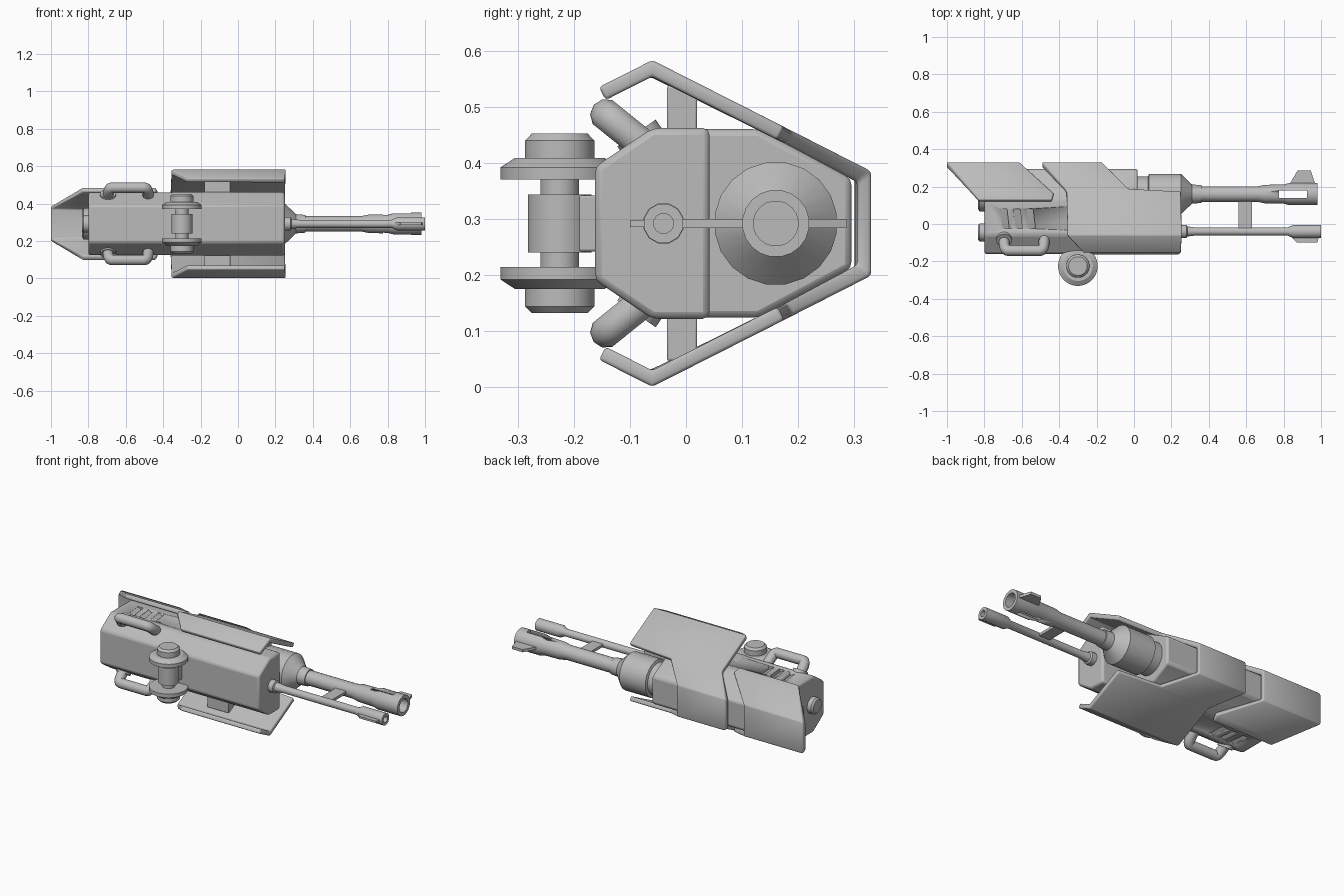
import bpy, bmesh, math
from mathutils import Vector, Matrix

cube = bpy.data.objects.get("Cube")
if cube:
    bpy.data.objects.remove(cube)

C = 0.292  # height of the mirror plane

grey = bpy.data.materials.new("plain_grey")
grey.use_nodes = True
grey.diffuse_color = (0.5, 0.5, 0.5, 1)
grey.node_tree.nodes["Principled BSDF"].inputs["Base Color"].default_value = (0.5, 0.5, 0.5, 1)


def finish(name, bm, bevel=0.0, solid=0.0, recalc=True):
    bmesh.ops.remove_doubles(bm, verts=bm.verts, dist=1e-5)
    if recalc:
        bmesh.ops.recalc_face_normals(bm, faces=bm.faces)
    me = bpy.data.meshes.new(name)
    bm.to_mesh(me)
    bm.free()
    me.materials.append(grey)
    ob = bpy.data.objects.new(name, me)
    bpy.context.collection.objects.link(ob)
    if solid:
        m = ob.modifiers.new("thickness", "SOLIDIFY")
        m.thickness, m.offset, m.use_even_offset = solid, -1, True
    if bevel:
        m = ob.modifiers.new("bevel", "BEVEL")
        m.width, m.segments, m.limit_method = bevel, 2, "ANGLE"
        m.angle_limit = math.radians(25)
    bpy.ops.object.select_all(action="DESELECT")
    ob.select_set(True)
    bpy.context.view_layer.objects.active = ob
    bpy.ops.object.shade_smooth_by_angle(angle=math.radians(32))
    return ob


def prism(name, pts, direction, bevel=0.0):
    """Extrude a closed outline of 3D points."""
    bm = bmesh.new()
    face = bm.faces.new([bm.verts.new(p) for p in pts])
    ext = bmesh.ops.extrude_face_region(bm, geom=[face])["geom"]
    bmesh.ops.translate(bm, vec=direction,
                        verts=[v for v in ext if isinstance(v, bmesh.types.BMVert)])
    return finish(name, bm, bevel)


def box(name, lo, hi, bevel=0.0):
    (x0, y0, z0), (x1, y1, z1) = lo, hi
    return prism(name, [(x0, y0, z0), (x1, y0, z0), (x1, y1, z0), (x0, y1, z0)],
                 (0, 0, z1 - z0), bevel)


def lathe(name, origin, axis, profile, sides=24, bevel=0.0):
    """Turn (distance, radius) pairs around an axis."""
    bm = bmesh.new()
    rot = Vector((0, 0, 1)).rotation_difference(Vector(axis)).to_matrix()
    rings = []
    for t, r in profile:
        rings.append([bm.verts.new(Vector(origin) + rot @ Vector(
            (r * math.cos(a), r * math.sin(a), t)))
            for a in (math.tau * (i + 0.5) / sides for i in range(sides))])
    for a, b in zip(rings, rings[1:]):
        for i in range(sides):
            j = (i + 1) % sides
            bm.faces.new((a[i], a[j], b[j], b[i]))
    bmesh.ops.dissolve_degenerate(bm, dist=1e-5, edges=bm.edges)
    return finish(name, bm, bevel)


def mirrored(half):
    """Section (y, height) mirrored across the middle plane."""
    return half + [(y, -h) for y, h in reversed(half)]


def cut(target, cutter):
    m = target.modifiers.new("cut", "BOOLEAN")
    m.operation, m.object, m.solver = "DIFFERENCE", cutter, "EXACT"
    cutter.hide_render = True
    cutter.hide_set(True)


def armour(name, rows):
    """Folded sheet; rows are (y, height, rear x, front x) of the upper half."""
    rows = rows + [(y, -h, a, b) for y, h, a, b in reversed(rows)]
    bm = bmesh.new()
    pairs = [(bm.verts.new((a, y, C + h)), bm.verts.new((b, y, C + h)))
             for y, h, a, b in rows]
    for p, q in zip(pairs, pairs[1:]):
        bm.faces.new((p[0], p[1], q[1], q[0]))
    return finish(name, bm, bevel=0.006, solid=0.026, recalc=False)


# Main body and its longer front block
full = mirrored([(-0.16, 0.1), (-0.06, 0.168), (0.13, 0.168), (0.295, 0.08)])
body = prism("body", [(-0.8, y, C + h) for y, h in full], (0.82, 0, 0), 0.012)
front = mirrored([(-0.162, 0.101), (-0.06, 0.17), (0.042, 0.17)])
prism("front_block", [(-0.36, y, C + h) for y, h in front], (0.61, 0, 0), 0.012)

# Armour sheets
armour("front_armour", [(-0.155, 0.243, -0.27, 0.25), (-0.06, 0.291, -0.355, 0.255),
                        (0.175, 0.172, -0.36, 0.25), (0.19, 0.164, -0.37, -0.03),
                        (0.33, 0.093, -0.49, -0.17)])
armour("rear_armour", [(0.13, 0.195, -0.83, -0.44), (0.165, 0.177, -0.86, -0.43),
                       (0.33, 0.093, -1.0, -0.61)])

# Main barrel
muzzle = lathe("main_barrel", (0, 0.16, C), (1, 0, 0),
               [(0, 0), (0, 0.095), (0.075, 0.095), (0.08, 0.11), (0.25, 0.11),
                (0.31, 0.052), (0.36, 0.048), (0.36, 0.042), (0.66, 0.042),
                (0.7, 0.05), (0.8, 0.052), (0.83, 0.06), (0.98, 0.06),
                (0.98, 0.04), (0.7, 0.04), (0.7, 0)], sides=20)
cut(muzzle, box("muzzle_slot_cutter", (0.775, 0.14, 0.1), (0.925, 0.178, 0.5)))
prism("front_sight", [(0.83, 0.21, C - 0.008), (0.875, 0.287, C - 0.008),
                      (0.945, 0.287, C - 0.008), (0.97, 0.21, C - 0.008)], (0, 0, 0.016))

# Slim barrel
lathe("slim_barrel", (0, -0.04, C), (1, 0, 0),
      [(0.24, 0), (0.24, 0.037), (0.28, 0.037), (0.285, 0.028), (0.33, 0.022),
       (0.82, 0.022), (0.85, 0.036), (1.0, 0.036), (1.0, 0.018), (0.9, 0.018), (0.9, 0)],
      sides=12)
prism("slim_barrel_fin", [(0.83, -0.06, C - 0.006), (0.87, -0.1, C - 0.006),
                          (0.98, -0.1, C - 0.006), (0.99, -0.06, C - 0.006)], (0, 0, 0.012))
box("barrel_link", (0.56, -0.03, C - 0.008), (0.63, 0.13, C + 0.008))

# Rear knobs
for label, y, r in (("small", -0.045, 0.048), ("large", 0.15, 0.085)):
    lathe(label + "_rear_knob", (-0.79, y, C), (-1, 0, 0),
          [(0, 0), (0, r), (0.035, r), (0.045, r * 0.8), (0.045, 0)])

# Hinge
lathe("hinge_hub", (-0.3, -0.225, C), (0, 0, 1),
      [(-0.09, 0), (-0.09, 0.035), (-0.052, 0.035), (-0.052, 0.057), (0.052, 0.057),
       (0.052, 0.035), (0.09, 0.035), (0.09, 0)])
box("hinge_arm", (-0.345, -0.225, C - 0.05), (-0.255, -0.15, C + 0.05), 0.004)

for label, s in (("upper", 1), ("lower", -1)):
    lathe(label + "_hinge_disc", (-0.3, -0.225, C), (0, 0, s),
          [(0.078, 0), (0.078, 0.106), (0.1, 0.106), (0.117, 0.08), (0.117, 0.062),
           (0.148, 0.062), (0.16, 0.05), (0.16, 0)], sides=32)

    # Strut carrying the wing of the front armour
    box(label + "_strut", (-0.18, -0.034, C + s * 0.15), (-0.04, 0.02, C + s * 0.245), 0.004)

    # Side handle along the body chamfer
    base, out = (-0.07, C + s * 0.135), (-0.142, C + s * 0.193)
    curve = bpy.data.curves.new("handle_path", "CURVE")
    curve.dimensions, curve.bevel_depth, curve.bevel_resolution = "3D", 0.029, 3
    mid = [b + (o - b) * 0.55 for b, o in zip(base, out)]
    path = [(-0.695, *base), (-0.695, *mid), (-0.685, *out), (-0.655, *out),
            (-0.52, *out), (-0.49, *out), (-0.48, *mid), (-0.48, *base)]
    sp = curve.splines.new("NURBS")
    sp.points.add(len(path) - 1)
    for p, co in zip(sp.points, path):
        p.co = (*co, 1)
    sp.use_endpoint_u, sp.order_u, sp.resolution_u = True, 3, 4
    curve.materials.append(grey)
    curve.use_fill_caps = True
    handle = bpy.data.objects.new(label + "_handle", curve)
    bpy.context.collection.objects.link(handle)
    lathe(label + "_handle_collar", (-0.695, *base), (0, -0.57, s * 0.82),
          [(0, 0), (0, 0.042), (0.032, 0.042), (0.032, 0)])

    # Slanted vents sunk into the body
    for i in range(3):
        x, z = -0.715 + i * 0.07, C + s * 0.168
        vent = prism(f"{label}_vent_cutter_{i + 1}",
                     [(x, 0.08, z - s * 0.002), (x + 0.036, 0.08, z - s * 0.022),
                      (x + 0.036, 0.08, z + s * 0.02), (x, 0.08, z + s * 0.02)],
                     (0.012, -0.105, 0))
        cut(body, vent)
